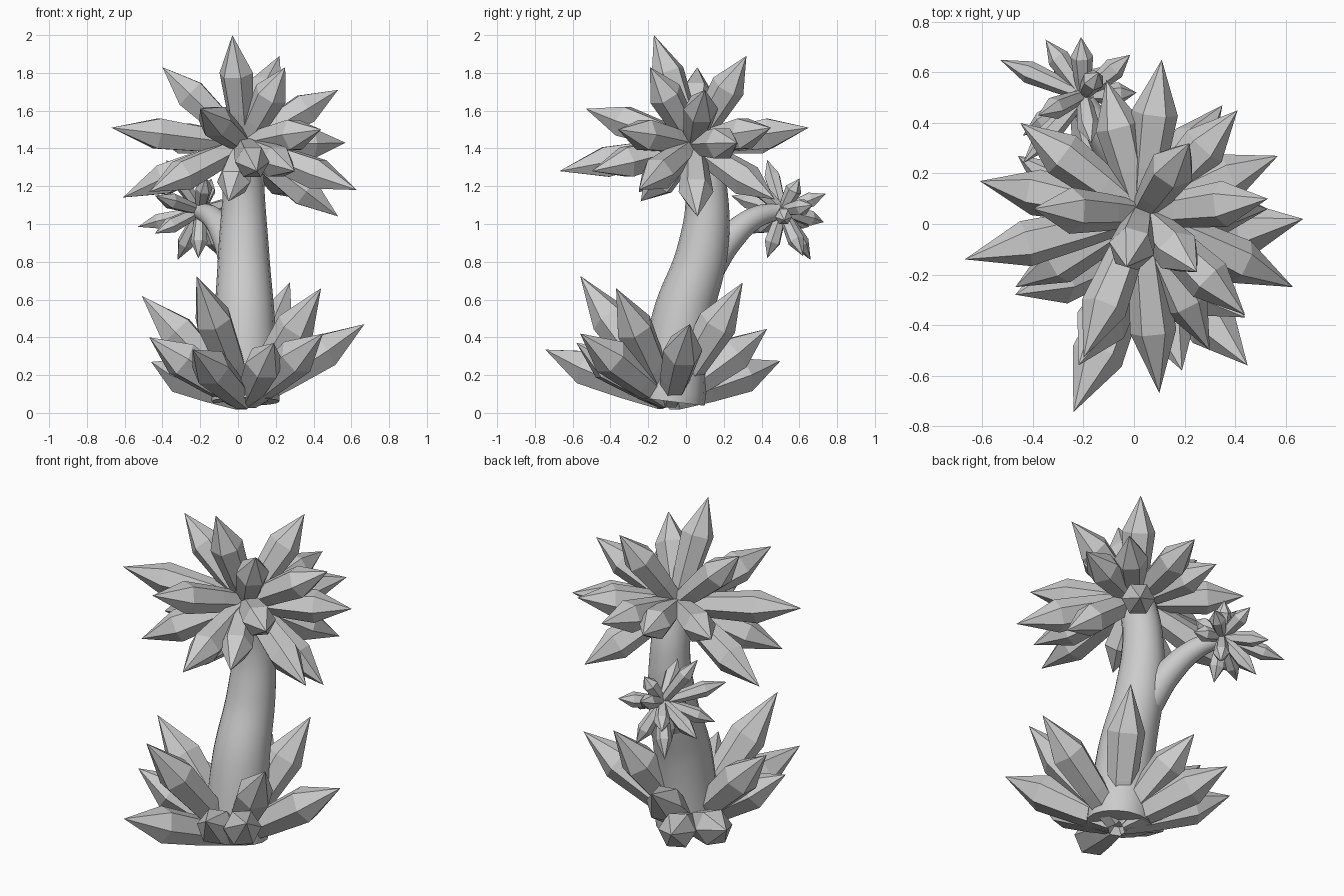
import bpy, bmesh, math
from mathutils import Vector

if "Cube" in bpy.data.objects:
    bpy.data.objects.remove(bpy.data.objects["Cube"])


def tube(name, points):
    """Smooth tapering stem through (x, y, z, radius) points."""
    cu = bpy.data.curves.new(name, 'CURVE')
    cu.dimensions = '3D'
    cu.bevel_depth = 1.0
    cu.bevel_resolution = 6
    cu.resolution_u = 8
    cu.use_fill_caps = True
    sp = cu.splines.new('BEZIER')
    sp.bezier_points.add(len(points) - 1)
    for bp, (x, y, z, r) in zip(sp.bezier_points, points):
        bp.co = (x, y, z)
        bp.radius = r
        bp.handle_left_type = bp.handle_right_type = 'AUTO'
    ob = bpy.data.objects.new(name, cu)
    bpy.context.collection.objects.link(ob)
    bpy.ops.object.select_all(action='DESELECT')
    ob.select_set(True)
    bpy.context.view_layer.objects.active = ob
    bpy.ops.object.convert(target='MESH')
    bpy.ops.object.shade_smooth_by_angle(angle=math.radians(50))


def leaf(bm, start, tip, radius, sides=6):
    """Faceted spindle: narrow foot, widest near two thirds, pointed tip."""
    start, tip = Vector(start), Vector(tip)
    axis = tip - start
    rot = axis.to_track_quat('Z', 'Y')
    rings = []
    for t, r in ((0, 0.55), (0.3, 0.8), (0.65, 1.0)):
        ring = []
        for i in range(sides):
            a = math.tau * i / sides
            off = Vector((math.cos(a), math.sin(a), 0)) * radius * r
            ring.append(bm.verts.new(start + axis * t + rot @ off))
        rings.append(ring)
    end = bm.verts.new(tip)
    bm.faces.new(rings[0][::-1])
    for i in range(sides):
        j = (i + 1) % sides
        for a, b in zip(rings, rings[1:]):
            bm.faces.new((a[i], a[j], b[j], b[i]))
        bm.faces.new((rings[-1][i], rings[-1][j], end))


def cluster(name, centre, tips, radius, offset):
    """Leaves fanning out from a centre, each starting a little outward."""
    bm = bmesh.new()
    c = Vector(centre)
    for tip in tips:
        d = (Vector(tip) - c).normalized()
        leaf(bm, c + d * offset, tip, radius)
    me = bpy.data.meshes.new(name)
    bm.to_mesh(me)
    bm.free()
    bpy.context.collection.objects.link(bpy.data.objects.new(name, me))


# Leaning trunk and side branch
tube("trunk", [(0.04, -0.08, 0.06, 0.18), (0.04, -0.075, 0.10, 0.18),
               (0.035, -0.02, 0.50, 0.16), (0.03, 0.085, 0.85, 0.135),
               (0.03, 0.11, 1.15, 0.112), (0.03, 0.06, 1.42, 0.10)])
tube("branch", [(0.0, 0.10, 0.74, 0.09), (-0.06, 0.23, 0.92, 0.075),
                (-0.13, 0.36, 1.03, 0.06), (-0.20, 0.49, 1.07, 0.045)])

# Main crown
cluster("crown_leaves", (0.03, 0.04, 1.42), [
    (-0.03, -0.17, 2.00), (-0.40, 0.06, 1.83), (0.22, 0.32, 1.89),
    (0.25, -0.19, 1.83), (0.53, 0.10, 1.71), (-0.67, -0.14, 1.51),
    (0.11, 0.65, 1.51), (0.57, 0.27, 1.43), (0.41, 0.45, 1.51),
    (0.35, 0.47, 1.13), (0.63, -0.25, 1.18), (0.53, 0.06, 1.04),
    (-0.61, 0.17, 1.14), (-0.47, -0.25, 1.17), (-0.20, -0.53, 1.61),
    (0.10, -0.67, 1.28), (0.30, -0.50, 1.28), (0.44, -0.36, 1.50),
    (-0.05, -0.24, 1.12), (-0.45, 0.40, 1.47), (-0.11, 0.57, 1.47),
], 0.092, 0.01)

# Small crown at the branch end
cluster("small_crown_leaves", (-0.20, 0.51, 1.07), [
    (-0.53, 0.65, 0.985), (-0.35, 0.73, 1.01), (-0.21, 0.74, 1.16),
    (-0.015, 0.67, 1.10), (0.01, 0.52, 1.02), (-0.14, 0.60, 1.24),
    (-0.44, 0.24, 1.15), (-0.38, 0.43, 1.34), (-0.17, 0.32, 1.25),
    (-0.32, 0.66, 0.81), (-0.21, 0.43, 0.82), (-0.44, 0.35, 0.95),
    (-0.10, 0.62, 0.83),
], 0.045, 0.01)

# Leaves around the foot
cluster("base_leaves", (0.04, -0.09, 0.055), [
    (0.67, 0.02, 0.47), (0.44, -0.37, 0.66), (0.45, -0.56, 0.42),
    (0.19, -0.58, 0.37), (-0.24, -0.745, 0.335), (-0.22, -0.56, 0.725),
    (-0.47, -0.28, 0.40), (-0.51, -0.04, 0.62), (-0.46, 0.27, 0.27),
    (-0.25, 0.50, 0.275), (-0.07, 0.43, 0.445), (0.275, 0.30, 0.69),
], 0.105, 0.03)
